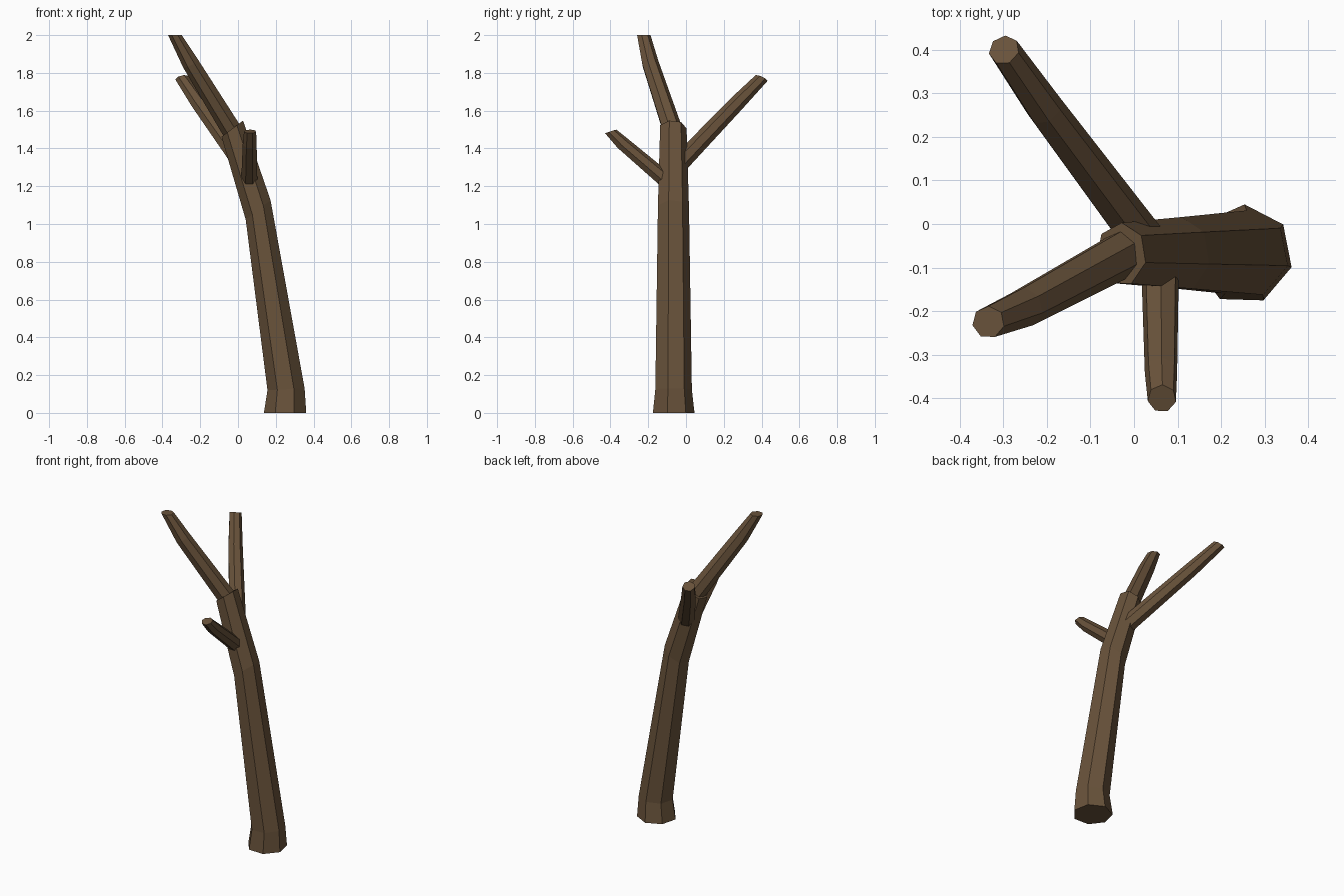
import bpy, bmesh, math
from mathutils import Vector

if "Cube" in bpy.data.objects:
    bpy.data.objects.remove(bpy.data.objects["Cube"])

SIDES = 7
PHASE = math.radians(-14.6)

bark = bpy.data.materials.new("bark")
bark.diffuse_color = (0.14, 0.085, 0.043, 1)
bark.use_nodes = True
bark.node_tree.nodes["Principled BSDF"].inputs["Base Color"].default_value = bark.diffuse_color


def limb(name, rings):
    """Closed seven-sided tube through rings of (centre, normal, radius)."""
    bm = bmesh.new()
    loops = []
    for centre, normal, radius in rings:
        turn = Vector((0, 0, 1)).rotation_difference(Vector(normal).normalized())
        loop = []
        for i in range(SIDES):
            a = PHASE + i * math.tau / SIDES
            offset = turn @ Vector((radius * math.cos(a), radius * math.sin(a), 0))
            loop.append(bm.verts.new(Vector(centre) + offset))
        loops.append(loop)
    for low, high in zip(loops, loops[1:]):
        for i in range(SIDES):
            j = (i + 1) % SIDES
            bm.faces.new((low[i], low[j], high[j], high[i]))
    bm.faces.new(loops[0][::-1])
    bm.faces.new(loops[-1])
    mesh = bpy.data.meshes.new(name)
    bm.to_mesh(mesh)
    bm.free()
    mesh.materials.append(bark)
    obj = bpy.data.objects.new(name, mesh)
    bpy.context.collection.objects.link(obj)
    return obj


# Leaning trunk with a flared foot
limb("trunk", [
    ((0.25, -0.07, 0.0), (0, 0, 1), 0.115),
    ((0.255, -0.07, 0.125), (-0.05, 0, 1), 0.101),
    ((0.107, -0.07, 1.075), (-0.62, 0, 0.78), 0.086),
    ((-0.03, -0.07, 1.505), (-0.60, 0, 0.80), 0.073),
])

# Top branch, continuing out of the trunk's end
limb("top_branch", [
    ((-0.01, -0.06, 1.46), (-0.54, -0.27, 0.80), 0.055),
    ((-0.25, -0.19, 1.85), (-0.45, -0.22, 0.87), 0.046),
    ((-0.334, -0.225, 2.0), (0, 0, 1), 0.037),
])

# Long branch towards the back
limb("back_branch", [
    ((0.02, -0.035, 1.32), (-0.46, 0.62, 0.63), 0.050),
    ((-0.205, 0.265, 1.635), (-0.40, 0.55, 0.73), 0.043),
    ((-0.298, 0.399, 1.772), (-0.25, 0.40, 0.88), 0.036),
])

# Short branch towards the front
limb("front_branch", [
    ((0.06, -0.10, 1.225), (0, -0.75, 0.66), 0.044),
    ((0.062, -0.335, 1.425), (0, -0.65, 0.76), 0.038),
    ((0.064, -0.40, 1.49), (0, -0.30, 0.95), 0.033),
])
